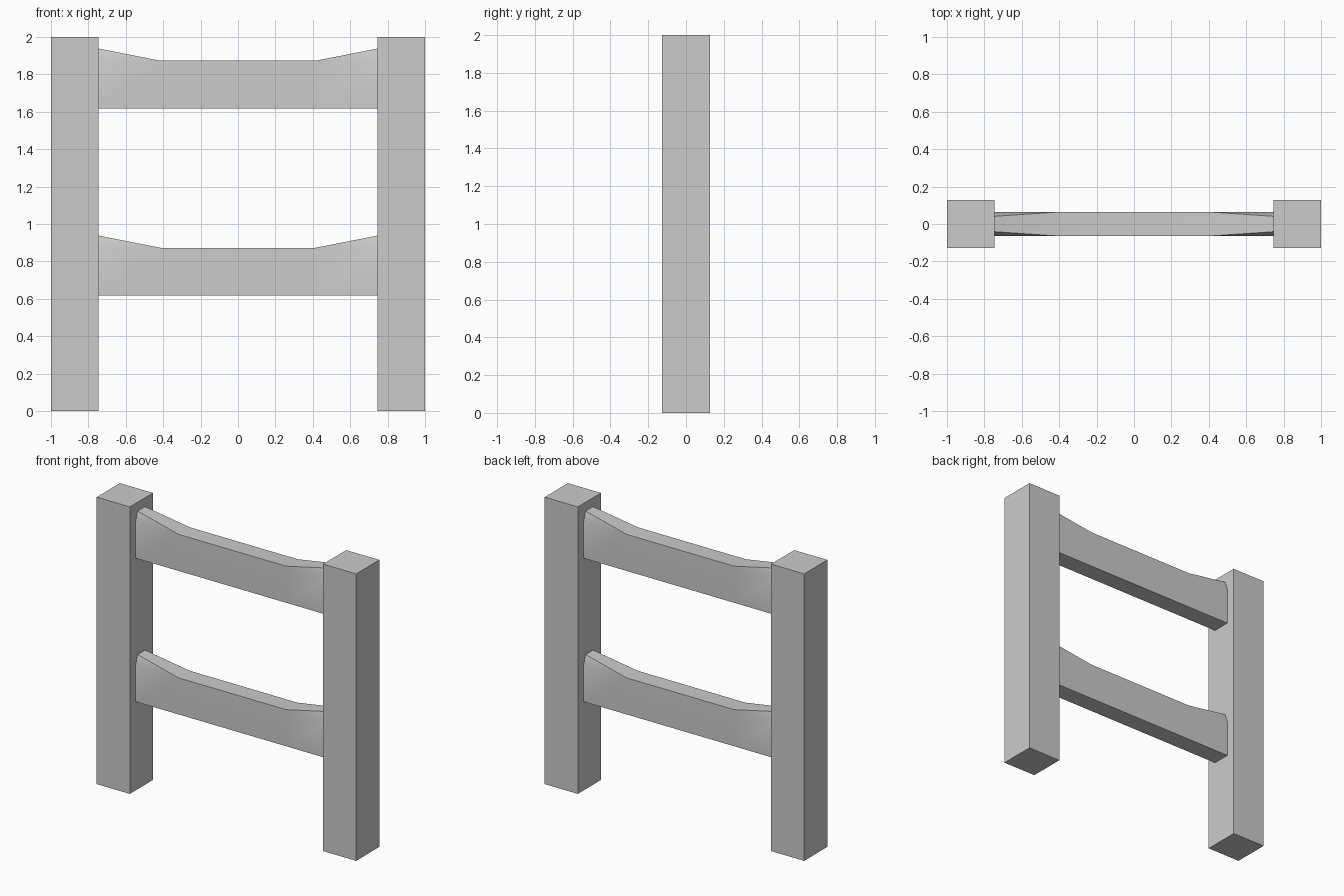
import bpy, bmesh, math

if "Cube" in bpy.data.objects:
    bpy.data.objects.remove(bpy.data.objects["Cube"])

POST = 0.255           # post thickness
INNER = 1 - POST       # where the rails meet the posts


def finish(name, bm, smooth=False):
    bmesh.ops.recalc_face_normals(bm, faces=bm.faces)
    mesh = bpy.data.meshes.new(name)
    bm.to_mesh(mesh)
    bm.free()
    ob = bpy.data.objects.new(name, mesh)
    bpy.context.collection.objects.link(ob)
    if smooth:
        bpy.ops.object.select_all(action='DESELECT')
        ob.select_set(True)
        bpy.context.view_layer.objects.active = ob
        bpy.ops.object.shade_smooth_by_angle(angle=math.radians(35))
    return ob


def post(name, x):
    bm = bmesh.new()
    bmesh.ops.create_cube(bm, size=1)
    bmesh.ops.scale(bm, vec=(POST, POST, 2), verts=bm.verts)
    bmesh.ops.translate(bm, vec=(x, 0, 1), verts=bm.verts)
    finish(name, bm)


def rail(name, z0):
    # cross-sections along x: the top flares upward into a chamfered ridge at each end
    bm = bmesh.new()
    hw, top = 0.0635, z0 + 0.255
    sections = []
    for x, rise, ridge in ((-INNER, 0.065, 0.041), (-0.415, 0, hw),
                           (0.415, 0, hw), (INNER, 0.065, 0.041)):
        pts = [(-hw, z0), (-hw, top), (-ridge, top + rise),
               (ridge, top + rise), (hw, top), (hw, z0)]
        sections.append([bm.verts.new((x, y, z)) for y, z in pts])
    for a, b in zip(sections, sections[1:]):
        for i in range(6):
            j = (i + 1) % 6
            bm.faces.new((a[i], a[j], b[j], b[i]))
    bm.faces.new(sections[0])
    bm.faces.new(sections[-1])
    bmesh.ops.remove_doubles(bm, verts=bm.verts, dist=0.0005)
    finish(name, bm, smooth=True)


# Posts
for side, s in (("left", -1), ("right", 1)):
    post(f"{side}_post", s * (1 - POST / 2))

# Rails
rail("lower_rail", 0.618)
rail("upper_rail", 1.618)
